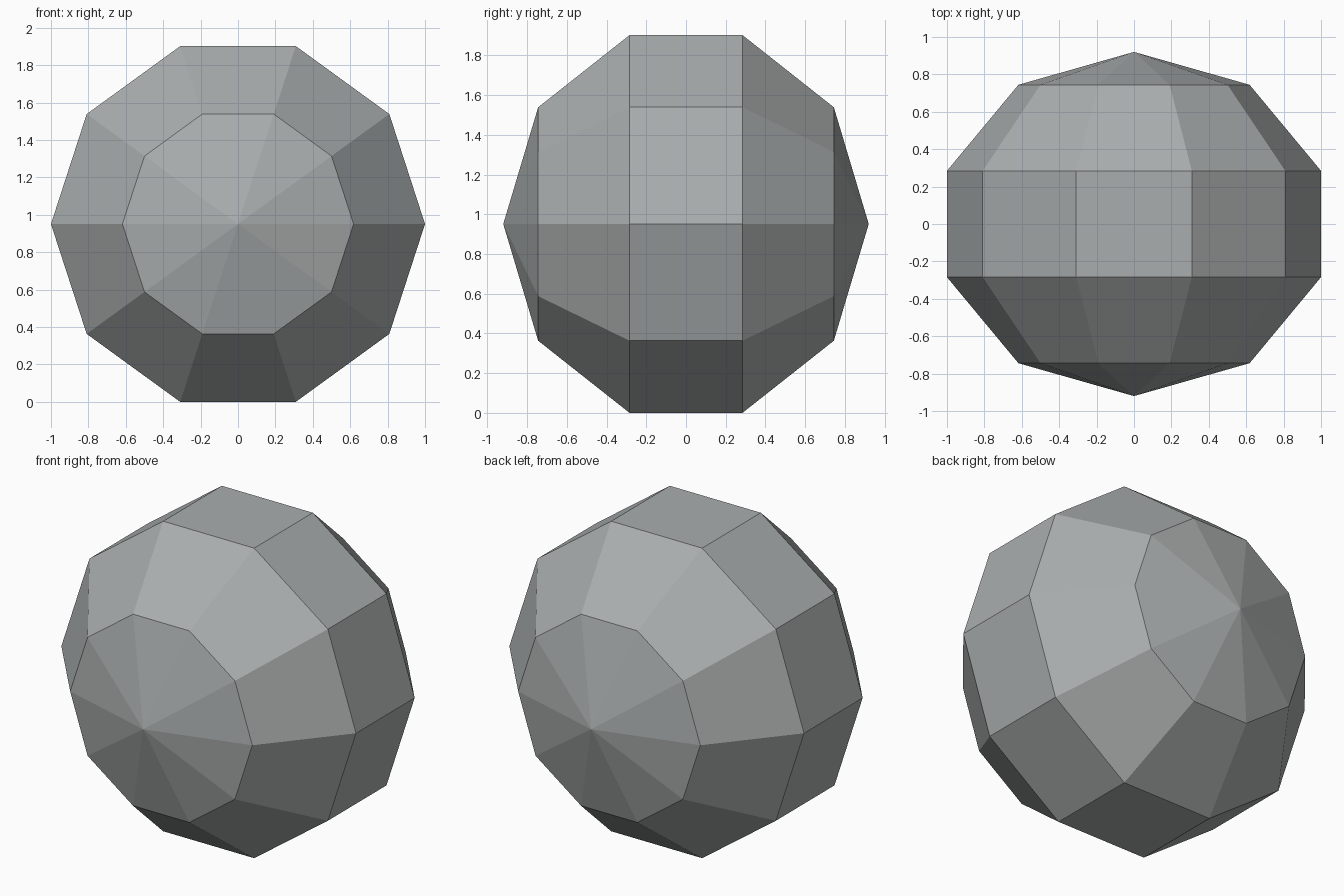
import bpy, bmesh, math
from mathutils import Matrix

cube = bpy.data.objects.get("Cube")
if cube:
    bpy.data.objects.remove(cube, do_unlink=True)

SEGMENTS, RINGS = 10, 5
HALF_DEPTH = 0.92                              # pole to centre, along y
RADIUS = 1 / math.sin(math.radians(72))        # widest rings reach x = 1
HEIGHT = math.sin(math.radians(72))            # centre to top flat

# Plain grey surface
grey = bpy.data.materials.new("stone_grey")
grey.use_nodes = True
colour = (0.4, 0.42, 0.42, 1)
grey.diffuse_color = colour
grey.node_tree.nodes["Principled BSDF"].inputs["Base Color"].default_value = colour

# Faceted ball with its poles at the front and back
bm = bmesh.new()
bmesh.ops.create_uvsphere(bm, u_segments=SEGMENTS, v_segments=RINGS, radius=1)
turn = Matrix.Rotation(math.pi / 2, 4, "X") @ Matrix.Rotation(math.pi / 2, 4, "Z")
size = Matrix.Diagonal((RADIUS, HALF_DEPTH, RADIUS, 1))
bmesh.ops.transform(bm, verts=bm.verts,
                    matrix=Matrix.Translation((0, 0, HEIGHT)) @ size @ turn)
bmesh.ops.recalc_face_normals(bm, faces=bm.faces)

mesh = bpy.data.meshes.new("faceted_ball")
bm.to_mesh(mesh)
bm.free()
mesh.materials.append(grey)
ball = bpy.data.objects.new("faceted_ball", mesh)
bpy.context.collection.objects.link(ball)
